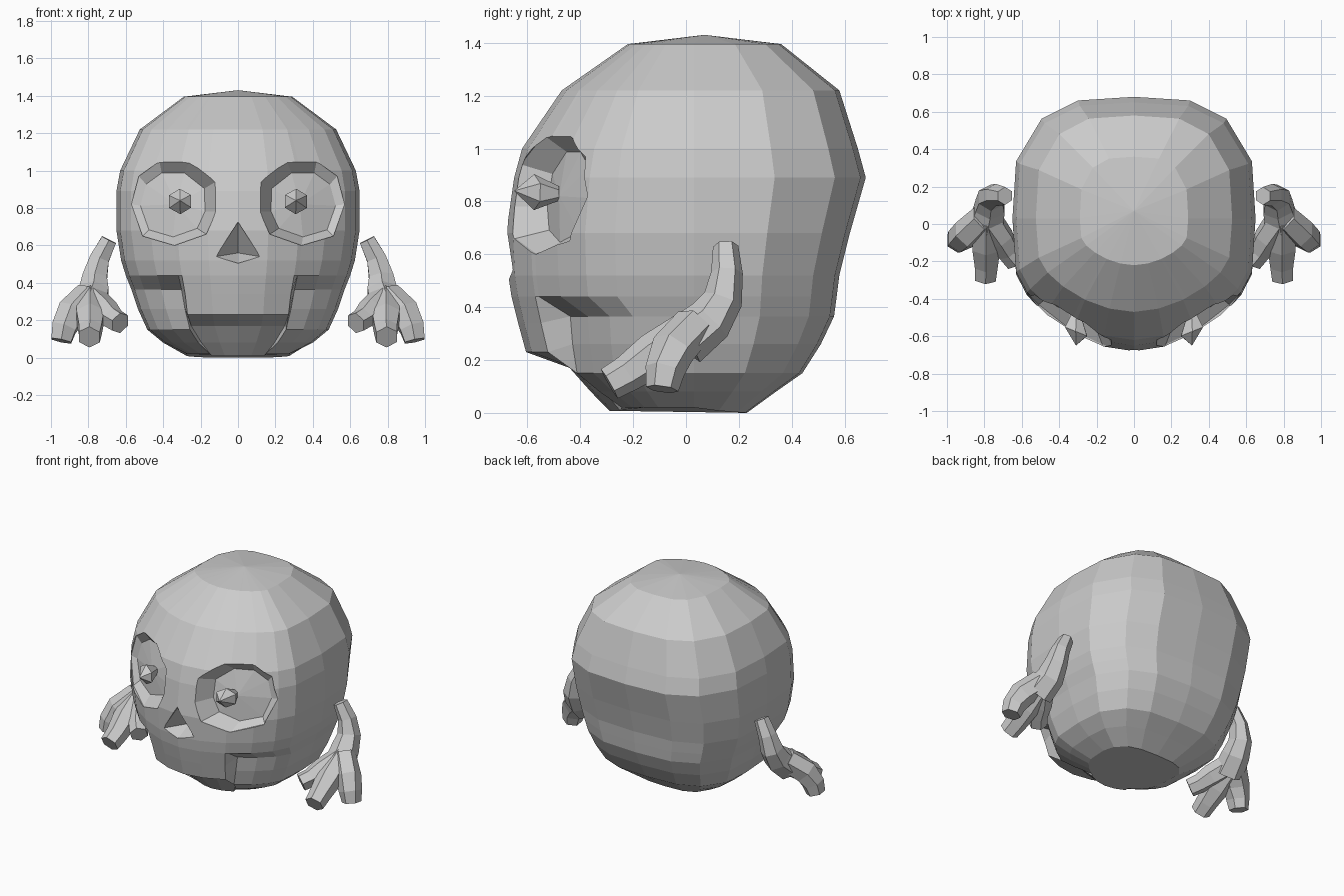
import bpy, bmesh
from math import cos, sin, tau
from mathutils import Vector

if "Cube" in bpy.data.objects:
    bpy.data.objects.remove(bpy.data.objects["Cube"])


def finish(bm, name):
    bmesh.ops.recalc_face_normals(bm, faces=bm.faces[:])
    me = bpy.data.meshes.new(name)
    bm.to_mesh(me)
    bm.free()
    ob = bpy.data.objects.new(name, me)
    bpy.context.collection.objects.link(ob)
    return ob


def loft(bm, rings, tip=None):
    """Skin closed rings of points; the far end is flat or runs to a tip."""
    vs = [[bm.verts.new(p) for p in r] for r in rings]
    n = len(vs[0])
    for a, b in zip(vs, vs[1:]):
        for i in range(n):
            j = (i + 1) % n
            bm.faces.new((a[i], a[j], b[j], b[i]))
    bm.faces.new(vs[0])
    if tip is None:
        bm.faces.new(vs[-1])
    else:
        t = bm.verts.new(tip)
        for i in range(n):
            bm.faces.new((vs[-1][i], vs[-1][(i + 1) % n], t))


def tube(bm, pts, radii, sides=6):
    pts = [Vector(p) for p in pts]
    rings = []
    for k, (p, r) in enumerate(zip(pts, radii)):
        d = (pts[min(k + 1, len(pts) - 1)] - pts[max(k - 1, 0)]).normalized()
        a = d.cross(Vector((1, 0, 0))).normalized()
        b = d.cross(a)
        rings.append([p + r * (a * cos(tau * i / sides) + b * sin(tau * i / sides))
                      for i in range(sides)])
    loft(bm, rings)


# Head: half plan in unit coordinates, front to back
plan = [(0, -1), (.25, -.965), (.50, -.87), (.53, -.85), (.72, -.73), (.88, -.58),
        (.97, -.42), (1, 0), (.97, .47), (.76, .82), (.46, .97), (0, 1)]
# rows: height, half width, front y, back y
upper = [(1.395, .29, -.22, .36), (1.22, .525, -.47, .58), (1.0, .63, -.62, .65),
         (.89, .65, -.65, .68), (.68, .65, -.68, .62), (.52, .625, -.672, .58),
         (.44, .60, -.66, .57)]
# jaw columns are undercut at the cheek, lip columns hang lower at the middle
jaw = [(.365, .57, -.52, .56), (.26, .535, -.51, .51), (.15, .485, -.49, .44),
       (.08, .40, -.39, .34), (.02, .28, -.29, .23)]
lip = [(.34, .565, -.635, .56), (.23, .54, -.605, .53), (.17, .50, -.44, .45),
       (.08, .39, -.36, .34), (.008, .28, -.29, .23)]


def head_point(i, row, side):
    z, w, f, b = (upper + (lip if i < 3 else jaw))[row]
    u, v = plan[i]
    m = .03
    y = m + v * ((m - f) if v < 0 else (b - m))
    if row == len(upper) + 4 and v > 0:
        z = .015 * (1 - v)
    return (side * u * w, y, z)


columns = [(i, 1) for i in range(len(plan))] + [(i, -1) for i in range(len(plan) - 2, 0, -1)]
rows = len(upper) + len(jaw)
rings = [[head_point(i, r, s) for i, s in columns] for r in reversed(range(rows))]
bm = bmesh.new()
loft(bm, rings, (0, .07, 1.43))
head = finish(bm, "head")

# Cutters for eye sockets and nose hole
rim = [(.12, .94), (.26, 1.05), (.42, 1.05), (.53, .97), (.57, .82), (.51, .65),
       (.34, .60), (.17, .66), (.115, .78)]


def face_y(x, z):
    return -.67 + .92 * x * x + max(0, z - .85) * .35


def socket_ring(s, scale, depth, slope=0):
    """Rim outline shrunk towards its middle and pushed into the face."""
    pts = []
    for x, z in rim:
        x, z = .37 + (x - .37) * scale, .79 + (z - .79) * scale
        pts.append((s * x, face_y(x, z) + depth - slope * (x - .11), z))
    return pts


bm = bmesh.new()
for s in (1, -1):
    loft(bm, [socket_ring(s, 1, -.3), socket_ring(s, 1, 0), socket_ring(s, .76, .13, .2)],
         (s * .33, -.48, .82))
nose = [(0, .725), (.12, .54), (0, .505), (-.12, .54)]
loft(bm, [[(x, -.8, z) for x, z in nose], [(x, -.66, z) for x, z in nose]], (0, -.54, .56))
cutter = finish(bm, "socket_cutter")
mod = head.modifiers.new("sockets", "BOOLEAN")
mod.operation = "DIFFERENCE"
mod.solver = "EXACT"
mod.object = cutter
bpy.context.view_layer.objects.active = head
bpy.ops.object.modifier_apply(modifier=mod.name)
bpy.data.objects.remove(cutter)

# Pupils: small faceted spikes
for s, side in ((1, "right"), (-1, "left")):
    bm = bmesh.new()
    ring = [(.068 * cos(tau * k / 6 + .5), .068 * sin(tau * k / 6 + .5)) for k in range(6)]
    loft(bm, [[(s * (.31 + a * .4), -.48, .83 + b * .4) for a, b in ring],
              [(s * (.31 + a), -.575 + a * .4, .835 + b) for a, b in ring]],
         (s * .31, -.65, .84))
    finish(bm, side + "_pupil")

# Arms with three chunky fingers
limbs = [
    ([(.69, .15, .63), (.74, .155, .53), (.765, .14, .43), (.77, .09, .35), (.79, -.01, .27)],
     [.048, .06, .075, .09, .10]),
    ([(.80, .03, .33), (.89, -.05, .24), (.93, -.08, .16), (.945, -.09, .09)],
     [.08, .085, .075, .062]),
    ([(.79, .03, .32), (.79, -.12, .22), (.79, -.22, .15), (.795, -.29, .11)],
     [.08, .085, .07, .064]),
    ([(.78, .02, .31), (.71, -.08, .25), (.67, -.15, .21), (.63, -.20, .185)],
     [.08, .075, .062, .06]),
]
for s, side in ((1, "right"), (-1, "left")):
    bm = bmesh.new()
    for pts, radii in limbs:
        tube(bm, [(s * x, y, z) for x, y, z in pts], radii)
    finish(bm, side + "_arm")
